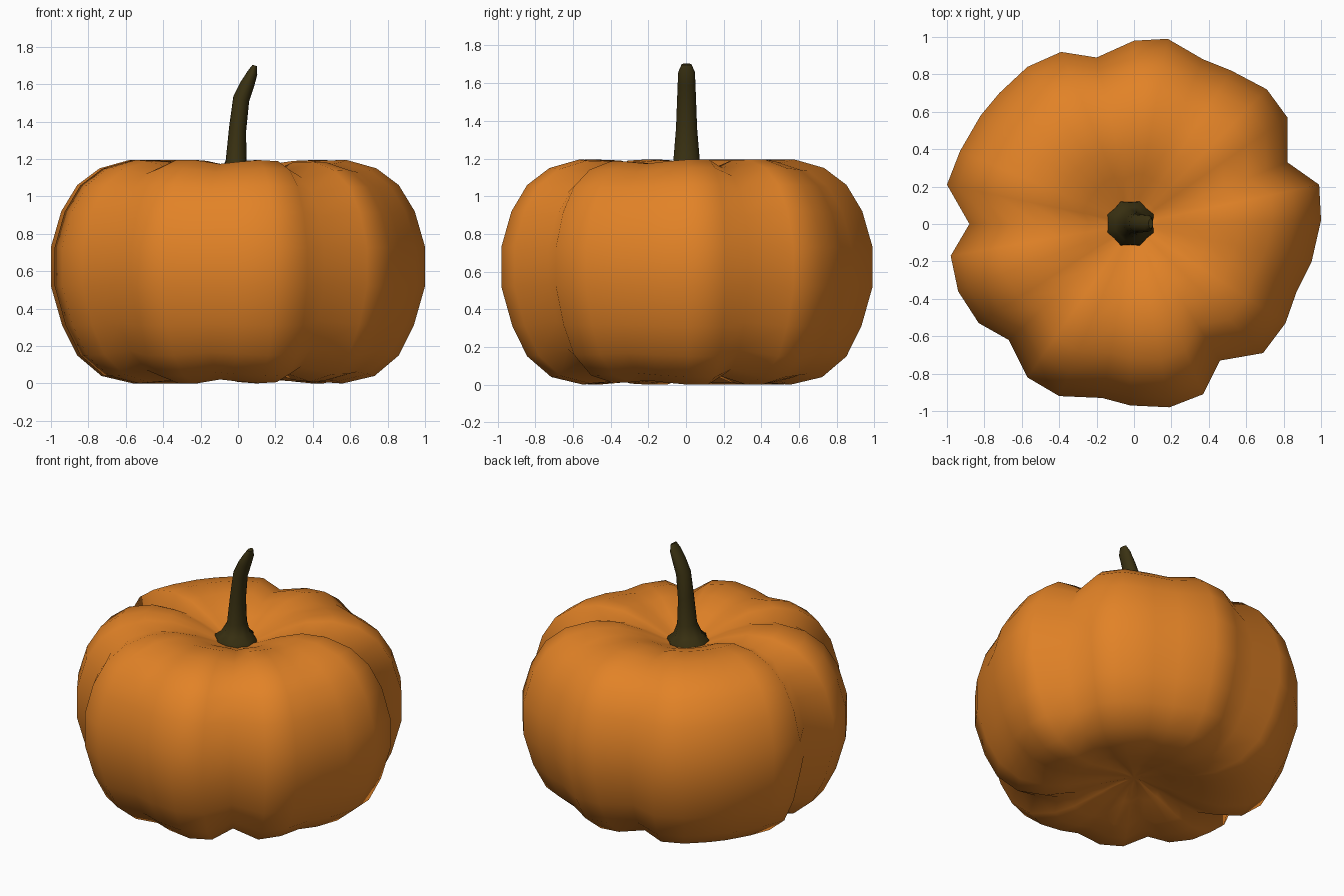
import bpy, bmesh, math

if "Cube" in bpy.data.objects:
    bpy.data.objects.remove(bpy.data.objects["Cube"])


def material(name, rgb):
    m = bpy.data.materials.new(name)
    m.diffuse_color = (*rgb, 1)
    m.use_nodes = True
    m.node_tree.nodes["Principled BSDF"].inputs["Base Color"].default_value = m.diffuse_color
    return m


def lofted(name, rings, mat, angle):
    """Closed surface through rings of points, capped by a centre vertex at both ends."""
    bm = bmesh.new()
    loops = [[bm.verts.new(p) for p in ring] for ring in rings]
    n = len(loops[0])
    for a, b in zip(loops, loops[1:]):
        for i in range(n):
            j = (i + 1) % n
            bm.faces.new((a[i], a[j], b[j], b[i]))
    bm.faces.new(loops[0][::-1])
    bm.faces.new(loops[-1])
    bmesh.ops.poke(bm, faces=[f for f in bm.faces if len(f.verts) > 4])
    bmesh.ops.recalc_face_normals(bm, faces=bm.faces)
    mesh = bpy.data.meshes.new(name)
    bm.to_mesh(mesh)
    bm.free()
    mesh.materials.append(mat)
    ob = bpy.data.objects.new(name, mesh)
    bpy.context.collection.objects.link(ob)
    bpy.context.view_layer.objects.active = ob
    ob.select_set(True)
    bpy.ops.object.shade_smooth_by_angle(angle=math.radians(angle))
    ob.select_set(False)
    return ob


orange = material("pumpkin orange", (0.76, 0.225, 0.02))
olive = material("dark olive", (0.042, 0.031, 0.006))

# Ribbed body: irregular plan outline swept through a squat profile
outline = [
    (1.0, .02), (.99, .21), (.82, .33), (.82, .57), (.71, .72), (.52, .82), (.37, .88), (.18, .99),
    (0, .98), (-.2, .89), (-.39, .92), (-.57, .84), (-.72, .70), (-.82, .58), (-.93, .39), (-1.0, .21),
    (-.88, 0), (-.98, -.17), (-.94, -.36), (-.83, -.53), (-.67, -.62), (-.57, -.82), (-.40, -.92),
    (-.17, -.93), (-.02, -.97), (.19, -.98), (.37, -.91), (.46, -.73), (.69, -.69), (.81, -.53),
    (.87, -.36), (.95, -.2)]
profile = [
    (.06, .10), (.22, .065), (.42, .01), (.56, .0), (.73, .04), (.86, .15), (.94, .31), (1.0, .52),
    (1.0, .73), (.945, .92), (.86, 1.06), (.74, 1.15), (.58, 1.195), (.42, 1.19), (.27, 1.14),
    (.14, 1.08), (.05, 1.05)]


def body_ring(scale, z):
    ring = []
    for x, y in outline:
        groove = max(0, 1 - math.hypot(x, y)) * min(1, scale / .4)
        ring.append((x * scale, y * scale, .6 + (z - .6) * (1 - .65 * groove)))
    return ring


lofted("pumpkin_body", [body_ring(*p) for p in profile], orange, 80)

# Stem: flared, lightly fluted base bending toward +x: z, x, radius x, radius y
stem = [
    (1.04, -.02, .135, .125), (1.09, -.02, .122, .118), (1.12, -.018, .085, .09),
    (1.19, -.01, .056, .07), (1.36, -.002, .045, .056), (1.52, .017, .042, .05),
    (1.60, .05, .036, .047), (1.66, .077, .026, .044), (1.70, .09, .012, .026)]
sides = 16


def stem_ring(k, z, cx, rx, ry):
    ring = []
    for i in range(sides):
        a = 2 * math.pi * i / sides
        flute = 1 + (.06 if i % 2 else -.06) * (k < 3)
        x = rx * flute * math.cos(a)
        tilt = -.35 * x if k >= 4 else 0
        ring.append((cx + x, .003 + ry * flute * math.sin(a), z + tilt))
    return ring


lofted("stem", [stem_ring(k, *s) for k, s in enumerate(stem)], olive, 60)
